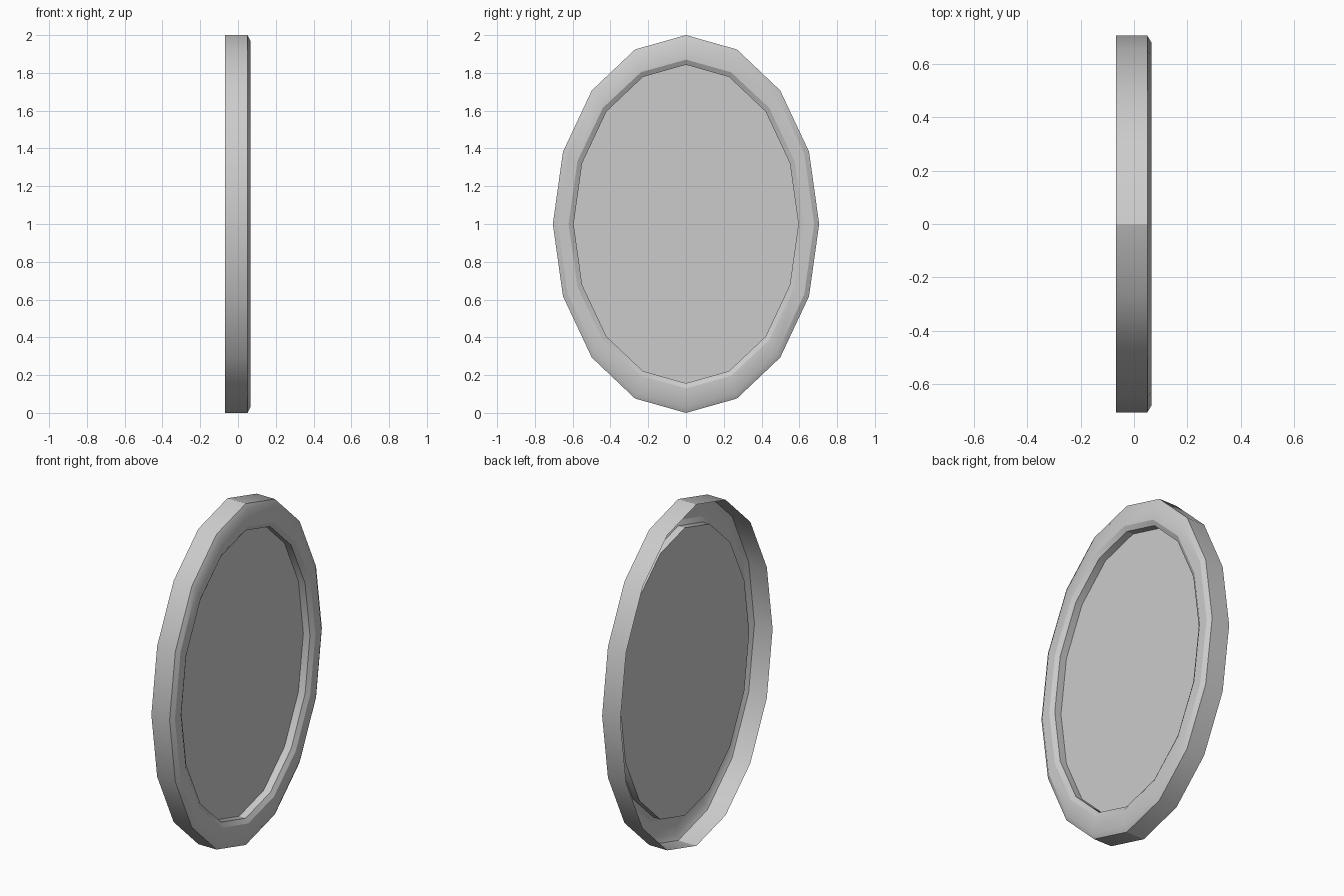
import bpy, bmesh
from math import cos, sin, pi

if "Cube" in bpy.data.objects:
    bpy.data.objects.remove(bpy.data.objects["Cube"])

SIDES = 16
CENTRE_Z = 1.0


def ring(bm, x, ry, rz):
    """One 16-sided oval loop facing along x."""
    return [bm.verts.new((x, ry * cos(2 * pi * i / SIDES),
                          CENTRE_Z + rz * sin(2 * pi * i / SIDES)))
            for i in range(SIDES)]


def finish(bm, name):
    mesh = bpy.data.meshes.new(name)
    bm.to_mesh(mesh)
    bm.free()
    obj = bpy.data.objects.new(name, mesh)
    bpy.context.collection.objects.link(obj)
    bpy.ops.object.select_all(action='DESELECT')
    obj.select_set(True)
    bpy.context.view_layer.objects.active = obj
    bpy.ops.object.shade_smooth_by_angle(angle=pi / 6)
    return obj


# Frame: open-backed shell with bevelled outer and inner lips (x, y radius, z radius)
profile = [(-0.068, 0.705, 1.0), (0.05, 0.705, 1.0), (0.066, 0.678, 0.97),
           (0.066, 0.622, 0.87), (0.05, 0.595, 0.843), (0.007, 0.595, 0.843)]
bm = bmesh.new()
loops = [ring(bm, *p) for p in profile]
for a, b in zip(loops, loops[1:]):
    for i in range(SIDES):
        j = (i + 1) % SIDES
        bm.faces.new((a[i], a[j], b[j], b[i]))
finish(bm, "mirror_frame")

# Glass: flat pane recessed at the foot of the inner lip
bm = bmesh.new()
bm.faces.new(ring(bm, 0.007, 0.595, 0.843))
finish(bm, "mirror_glass")
